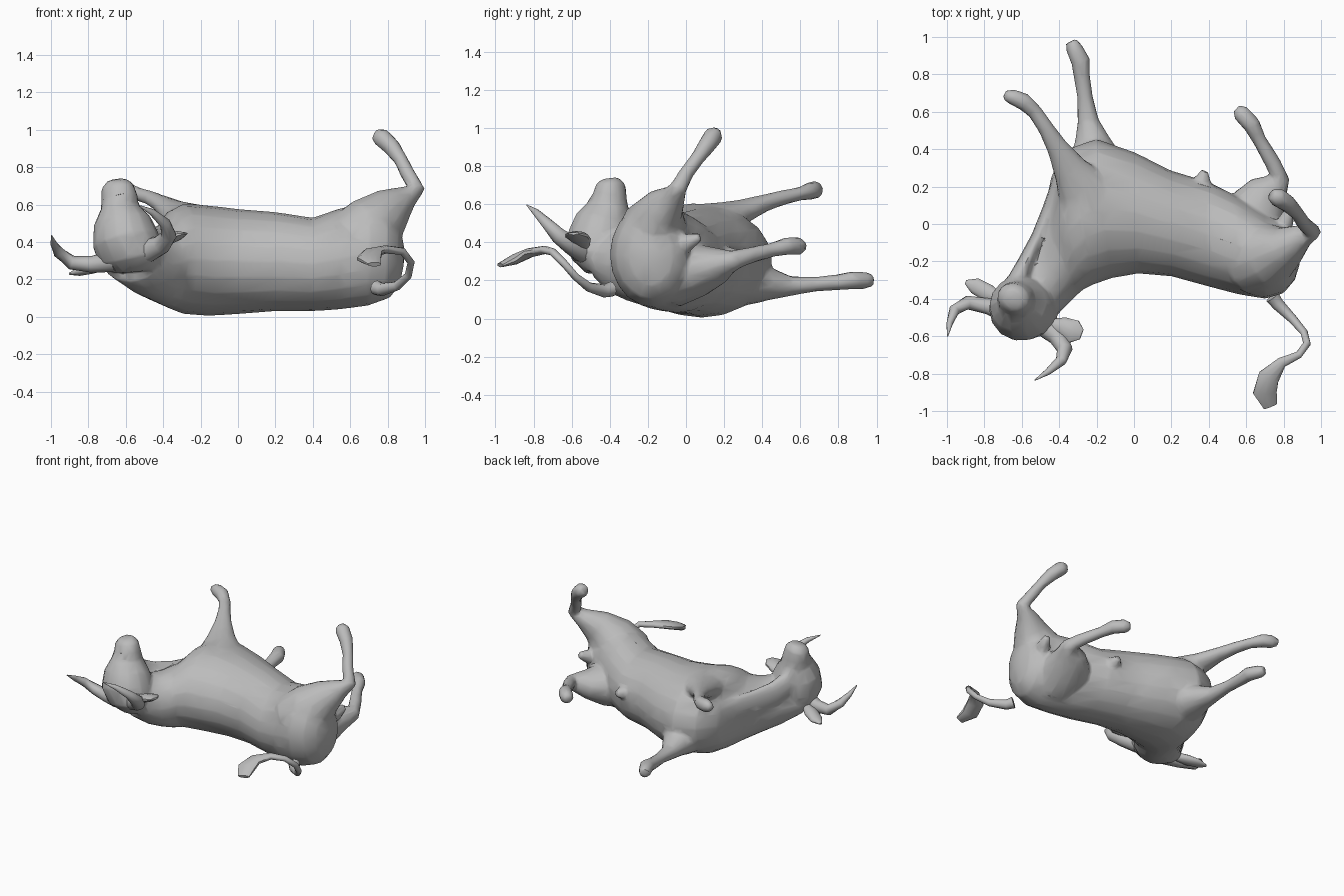
import bpy, bmesh, math
from mathutils import Vector

cube = bpy.data.objects.get("Cube")
if cube:
    bpy.data.objects.remove(cube, do_unlink=True)

# One plain hide colour
hide = bpy.data.materials.new("grey_hide")
hide.use_nodes = True
GREY = (0.5, 0.5, 0.5, 1)
hide.diffuse_color = GREY
bsdf = next(n for n in hide.node_tree.nodes if n.type == 'BSDF_PRINCIPLED')
bsdf.inputs["Base Color"].default_value = GREY
bsdf.inputs["Roughness"].default_value = 0.8


def select(obs):
    bpy.ops.object.select_all(action='DESELECT')
    for ob in obs:
        ob.select_set(True)
    bpy.context.view_layer.objects.active = obs[0]


def loft(name, rings, sides):
    """Skin a list of (centre, u, v) elliptical rings and cap both ends."""
    bm = bmesh.new()
    loops = []
    for c, u, v in rings:
        angles = [2 * math.pi * i / sides for i in range(sides)]
        loops.append([bm.verts.new(c + u * math.cos(a) + v * math.sin(a)) for a in angles])
    for a, b in zip(loops, loops[1:]):
        for i in range(sides):
            j = (i + 1) % sides
            bm.faces.new((a[i], a[j], b[j], b[i]))
    bm.faces.new(loops[0])
    bm.faces.new(loops[-1])
    bmesh.ops.recalc_face_normals(bm, faces=bm.faces[:])
    mesh = bpy.data.meshes.new(name)
    bm.to_mesh(mesh)
    bm.free()
    mesh.materials.append(hide)
    ob = bpy.data.objects.new(name, mesh)
    bpy.context.collection.objects.link(ob)
    select([ob])
    bpy.ops.object.shade_smooth_by_angle(angle=math.radians(52))
    return ob


def tube(name, pts, side=(0, 0, 1), sides=10):
    """Loft along points (x, y, z, radius along side[, other radius])."""
    pos = [Vector(p[:3]) for p in pts]
    rings = []
    for i, p in enumerate(pts):
        t = (pos[min(i + 1, len(pos) - 1)] - pos[max(i - 1, 0)]).normalized()
        s = Vector(side)
        u = (s - t * s.dot(t)).normalized()
        rings.append((pos[i], u * p[3], t.cross(u) * p[-1]))
    return loft(name, rings, sides)


# Trunk and neck: belly point x, y, back point x, y, centre z, half height
trunk = [
    (0.888, -0.14, 0.885, -0.22, 0.33, 0.05),
    (0.87, -0.06, 0.86, -0.30, 0.33, 0.16),
    (0.82, 0.00, 0.80, -0.37, 0.335, 0.235),
    (0.70, 0.05, 0.70, -0.40, 0.335, 0.275),
    (0.55, 0.15, 0.55, -0.375, 0.31, 0.27),
    (0.40, 0.225, 0.40, -0.335, 0.28, 0.25),
    (0.20, 0.285, 0.20, -0.28, 0.295, 0.265),
    (0.00, 0.385, 0.02, -0.265, 0.295, 0.28),
    (-0.20, 0.455, -0.12, -0.29, 0.30, 0.295),
    (-0.36, 0.40, -0.22, -0.325, 0.31, 0.295),
    (-0.44, 0.26, -0.27, -0.35, 0.305, 0.265),
    (-0.485, 0.05, -0.31, -0.385, 0.28, 0.22),
    (-0.55, -0.10, -0.345, -0.42, 0.28, 0.195),
    (-0.64, -0.25, -0.385, -0.46, 0.295, 0.175),
    (-0.74, -0.38, -0.43, -0.51, 0.31, 0.12),
]
rings = []
for ax, ay, bx, by, z, h in trunk:
    a, b = Vector((ax, ay, z)), Vector((bx, by, z))
    rings.append(((a + b) / 2, (a - b) / 2, Vector((0, 0, h))))
body = [loft("body", rings, 20)]

# Loose throat skin running from the chest up to the chin
body.append(tube("dewlap", [
    (-0.40, 0.22, 0.36, 0.10, 0.04), (-0.45, 0.08, 0.36, 0.10, 0.04),
    (-0.51, -0.07, 0.37, 0.10, 0.04), (-0.58, -0.21, 0.40, 0.10, 0.045),
    (-0.635, -0.33, 0.46, 0.10, 0.06), (-0.645, -0.37, 0.54, 0.08, 0.06)], sides=12))

# Upside-down head with the muzzle on top
body.append(tube("head", [
    (-0.565, -0.45, 0.25, 0.12, 0.07),
    (-0.575, -0.465, 0.315, 0.18, 0.135),
    (-0.60, -0.45, 0.41, 0.18, 0.18),
    (-0.62, -0.43, 0.51, 0.155, 0.155),
    (-0.63, -0.41, 0.585, 0.10, 0.115),
    (-0.635, -0.40, 0.64, 0.10, 0.09),
    (-0.645, -0.395, 0.70, 0.088, 0.078),
    (-0.65, -0.40, 0.732, 0.05, 0.05)], (0.88, -0.40, 0.25), 14))

# Hind legs: thigh, hock, shank, hoof
body.append(tube("upper_hind_leg", [
    (0.52, -0.20, 0.32, 0.12), (0.62, -0.19, 0.38, 0.195),
    (0.73, -0.16, 0.49, 0.175), (0.82, -0.12, 0.58, 0.11, 0.12),
    (0.90, -0.065, 0.64, 0.065), (0.955, -0.04, 0.685, 0.045),
    (0.91, 0.00, 0.76, 0.039), (0.87, 0.06, 0.84, 0.037),
    (0.82, 0.11, 0.91, 0.047), (0.765, 0.145, 0.96, 0.051),
    (0.732, 0.157, 0.975, 0.033)], (0, 1, 0), 14))
body.append(tube("lower_hind_leg", [
    (0.60, -0.15, 0.24, 0.14), (0.62, -0.05, 0.24, 0.18),
    (0.65, 0.07, 0.255, 0.14, 0.17), (0.715, 0.17, 0.28, 0.095, 0.115),
    (0.78, 0.25, 0.305, 0.053), (0.74, 0.33, 0.33, 0.043),
    (0.67, 0.45, 0.36, 0.037), (0.63, 0.53, 0.38, 0.047),
    (0.575, 0.59, 0.38, 0.048), (0.547, 0.618, 0.38, 0.028)], sides=14))

# Forelegs: shoulder, knee, pastern, hoof
body.append(tube("upper_foreleg", [
    (-0.20, -0.02, 0.43, 0.14, 0.16), (-0.235, 0.10, 0.475, 0.135, 0.18),
    (-0.28, 0.20, 0.52, 0.095, 0.14), (-0.34, 0.29, 0.56, 0.065, 0.095),
    (-0.41, 0.41, 0.605, 0.045, 0.058), (-0.47, 0.51, 0.635, 0.039, 0.043),
    (-0.53, 0.60, 0.655, 0.035, 0.04), (-0.59, 0.655, 0.67, 0.047, 0.047),
    (-0.65, 0.68, 0.675, 0.047, 0.043), (-0.695, 0.69, 0.68, 0.025, 0.025)], sides=14))
body.append(tube("lower_foreleg", [
    (-0.20, 0.20, 0.20, 0.15, 0.17), (-0.21, 0.36, 0.19, 0.115, 0.14),
    (-0.225, 0.45, 0.18, 0.083, 0.095), (-0.245, 0.55, 0.17, 0.052, 0.058),
    (-0.262, 0.68, 0.18, 0.038, 0.042), (-0.28, 0.80, 0.19, 0.042, 0.044),
    (-0.285, 0.87, 0.20, 0.047, 0.052), (-0.32, 0.94, 0.20, 0.045, 0.045),
    (-0.337, 0.978, 0.20, 0.033, 0.033)], sides=14))

# Small belly and groin parts
body.append(tube("belly_sheath", [
    (0.32, 0.12, 0.31, 0.10, 0.13), (0.36, 0.20, 0.325, 0.06, 0.08),
    (0.37, 0.25, 0.335, 0.037), (0.377, 0.285, 0.34, 0.022)]))
body.append(tube("groin_pouch", [
    (0.75, -0.08, 0.36, 0.06), (0.81, 0.01, 0.40, 0.047), (0.83, 0.075, 0.43, 0.024)]))

# Fuse the fleshy parts into one skin and cut it back to broad facets
select(body)
bpy.ops.object.join()
skin = body[0].modifiers.new("fuse", 'REMESH')
skin.mode = 'VOXEL'
skin.voxel_size = 0.012
relax = body[0].modifiers.new("relax", 'SMOOTH')
relax.factor = 0.5
relax.iterations = 5
facet = body[0].modifiers.new("facet", 'DECIMATE')
facet.ratio = 0.05
for name in ("fuse", "relax", "facet"):
    bpy.ops.object.modifier_apply(modifier=name)
bpy.ops.object.shade_smooth_by_angle(angle=math.radians(40))

# Horns
tube("right_horn", [
    (-0.66, -0.48, 0.30, 0.06), (-0.78, -0.44, 0.28, 0.045),
    (-0.89, -0.42, 0.29, 0.038), (-0.96, -0.46, 0.345, 0.03),
    (-0.985, -0.53, 0.39, 0.018), (-0.997, -0.60, 0.435, 0.003)])
tube("left_horn", [
    (-0.48, -0.54, 0.355, 0.065), (-0.41, -0.60, 0.385, 0.052),
    (-0.37, -0.67, 0.435, 0.042), (-0.39, -0.73, 0.50, 0.03),
    (-0.46, -0.79, 0.56, 0.018), (-0.53, -0.835, 0.595, 0.003)])

# Leaf-shaped ears
tube("right_ear", [
    (-0.72, -0.40, 0.275, 0.03), (-0.78, -0.37, 0.26, 0.03, 0.05),
    (-0.85, -0.33, 0.24, 0.022, 0.045), (-0.90, -0.31, 0.23, 0.006, 0.012)])
tube("left_ear", [
    (-0.44, -0.535, 0.385, 0.03), (-0.38, -0.55, 0.41, 0.03, 0.055),
    (-0.32, -0.575, 0.435, 0.025, 0.065), (-0.28, -0.59, 0.445, 0.006, 0.03)])

# Tail with flat tuft
tube("tail", [
    (0.74, -0.39, 0.155, 0.04), (0.77, -0.43, 0.145, 0.035),
    (0.85, -0.51, 0.165, 0.025), (0.91, -0.58, 0.22, 0.02),
    (0.925, -0.64, 0.29, 0.02), (0.88, -0.70, 0.35, 0.02),
    (0.79, -0.74, 0.36, 0.022, 0.03), (0.72, -0.82, 0.345, 0.025, 0.06),
    (0.70, -0.90, 0.31, 0.028, 0.066), (0.73, -0.975, 0.28, 0.012, 0.04)])
